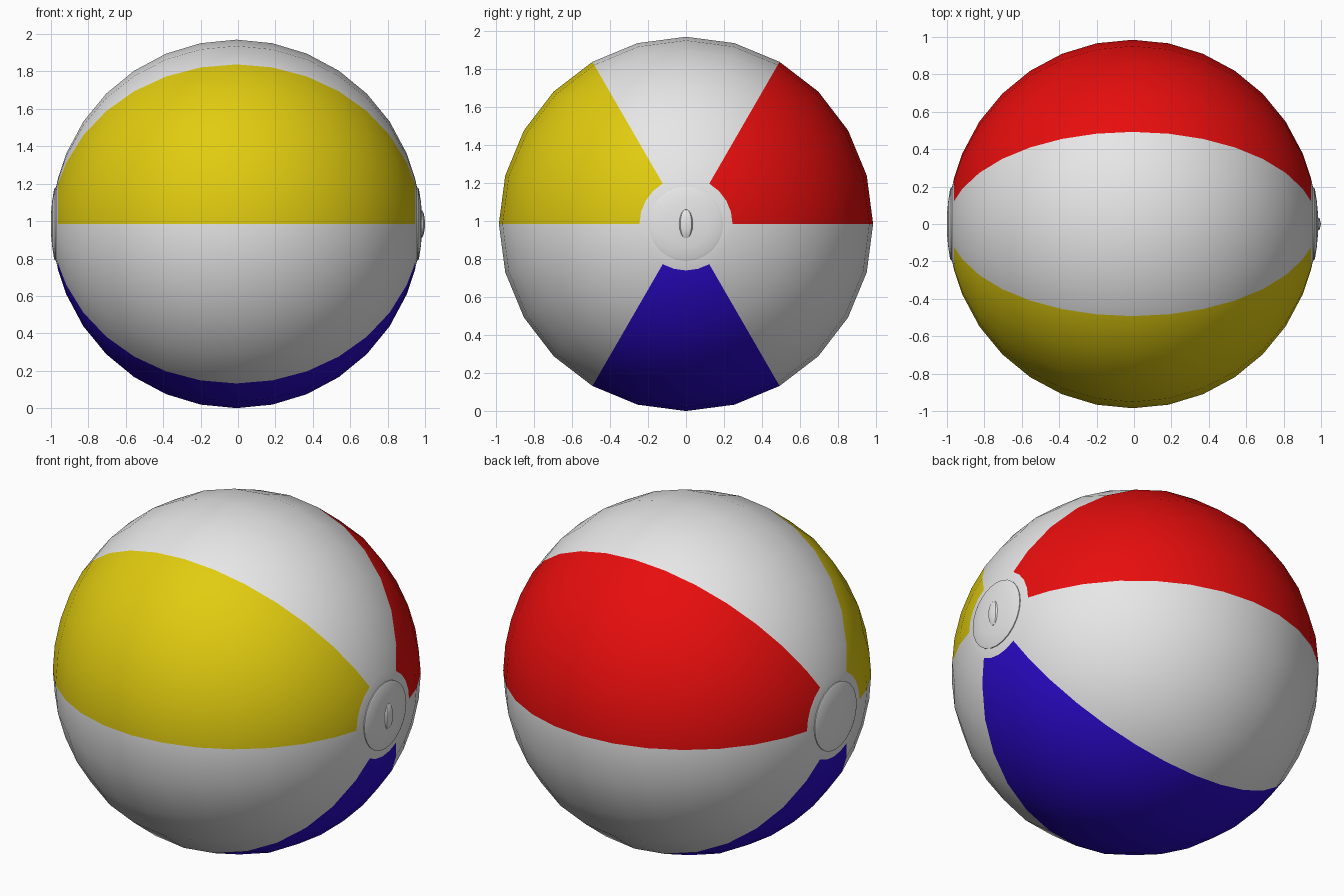
import bpy, bmesh, math
from mathutils import Matrix

if "Cube" in bpy.data.objects:
    bpy.data.objects.remove(bpy.data.objects["Cube"])

R = 0.985                      # ball radius
CX, CZ = -0.008, 0.985         # ball centre
SEG = 24


def material(name, rgb):
    m = bpy.data.materials.new(name)
    m.diffuse_color = (*rgb, 1)
    m.use_nodes = True
    m.node_tree.nodes["Principled BSDF"].inputs["Base Color"].default_value = m.diffuse_color
    return m


white = material("white", (0.8, 0.8, 0.8))
yellow = material("yellow", (0.75, 0.6, 0.005))
red = material("red", (0.8, 0.004, 0.004))
blue = material("blue", (0.025, 0.003, 0.6))


def finish(name, bm, mats):
    bmesh.ops.recalc_face_normals(bm, faces=bm.faces)
    me = bpy.data.meshes.new(name)
    bm.to_mesh(me)
    bm.free()
    for m in mats:
        me.materials.append(m)
    ob = bpy.data.objects.new(name, me)
    bpy.context.collection.objects.link(ob)
    ob.location = (CX, 0, CZ)
    bpy.ops.object.select_all(action='DESELECT')
    ob.select_set(True)
    bpy.context.view_layer.objects.active = ob
    bpy.ops.object.shade_smooth_by_angle(angle=math.radians(30))
    return ob


def revolve(bm, profile):
    """Turn (x, radius) points around the x axis; radius 0 makes a pole."""
    rings = []
    for x, r in profile:
        if r < 1e-5:
            rings.append([bm.verts.new((x, 0, 0))] * SEG)
        else:
            rings.append([bm.verts.new((x, r * math.cos(t), r * math.sin(t)))
                          for t in (2 * math.pi * i / SEG for i in range(SEG))])
    for a, b in zip(rings, rings[1:]):
        for i in range(SEG):
            j = (i + 1) % SEG
            bm.faces.new(list(dict.fromkeys((a[i], a[j], b[j], b[i]))))


def polar(deg, rad):
    a = math.radians(deg)
    return rad * math.cos(a), rad * math.sin(a)


# Ball with six panels, every other one coloured
EDGE = 14.4                    # where the coloured panels stop near the poles
angles = sorted([11.25 * i for i in range(17)] + [EDGE, 180 - EDGE])
bm = bmesh.new()
revolve(bm, [polar(a, R) for a in angles])
limit = R * math.cos(math.radians(EDGE))
panel_slot = [2, 0, 1, 0, 3, 0]      # red, white, yellow, white, blue, white
for f in bm.faces:
    c = f.calc_center_median()
    if max(abs(v.co.x) for v in f.verts) < limit + 1e-4:
        t = math.degrees(math.atan2(c.z, c.y)) % 360
        f.material_index = panel_slot[int(t // 60)]
finish("ball", bm, [white, yellow, red, blue])

# Raised round end caps
for side, name in ((1, "right_cap"), (-1, "left_cap")):
    bm = bmesh.new()
    pts = [polar(11.5, R - 0.01), polar(11.4, R + 0.005), polar(10.6, R + 0.008),
           polar(7, R + 0.008), polar(3.5, R + 0.008), (R + 0.008, 0)]
    revolve(bm, [(side * x, r) for x, r in pts])
    finish(name, bm, [white])

# Small oval air valve on the right cap
bm = bmesh.new()
bmesh.ops.create_uvsphere(bm, u_segments=8, v_segments=8, radius=1)
bmesh.ops.transform(bm, verts=bm.verts,
                    matrix=Matrix.Translation((R - 0.002, 0, 0)) @ Matrix.Diagonal((0.025, 0.042, 0.08, 1)))
finish("valve", bm, [white])
